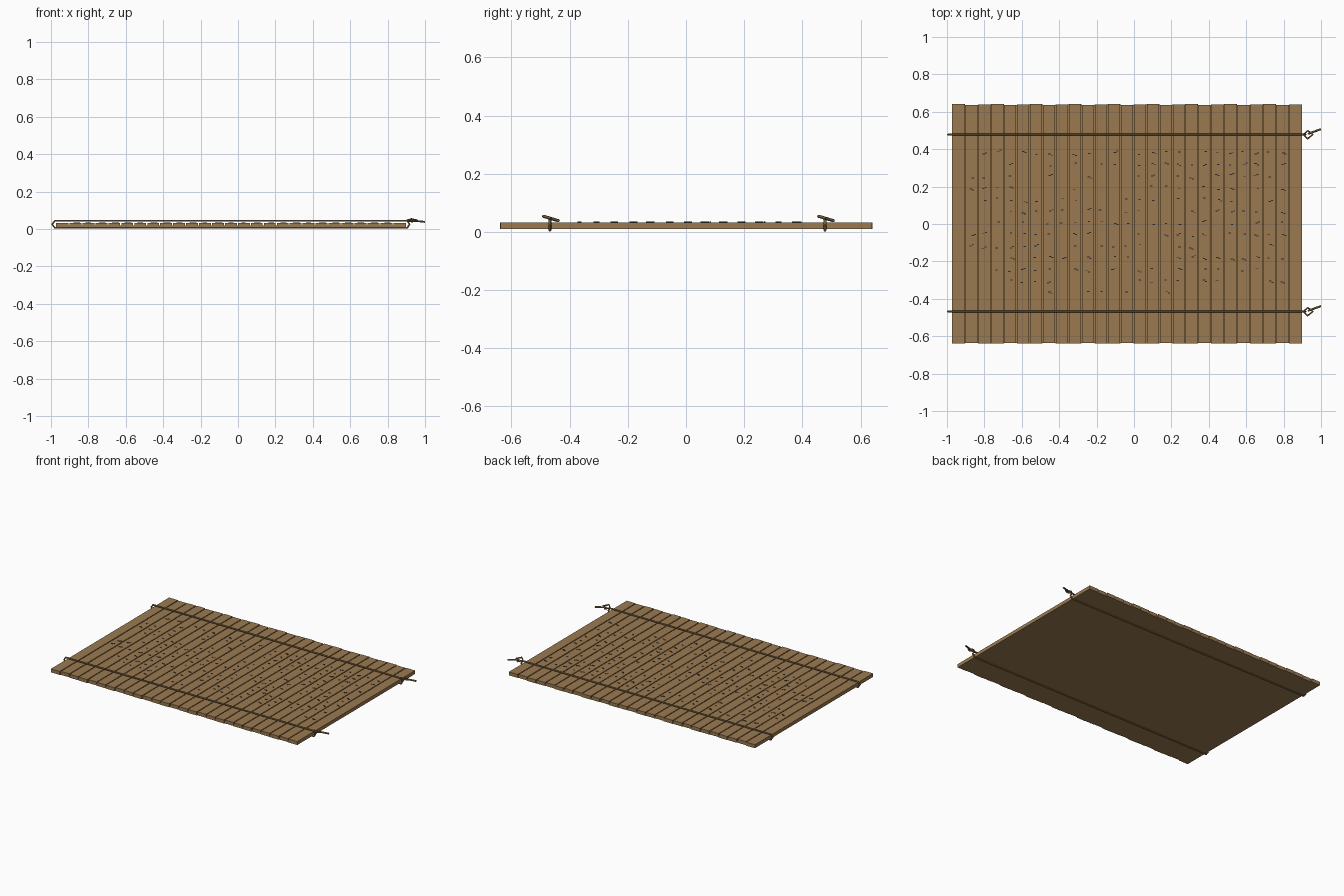
import bpy, random
from mathutils import Vector

random.seed(4)
cube = bpy.data.objects.get("Cube")
if cube:
    bpy.data.objects.remove(cube, do_unlink=True)


def material(name, rgb):
    m = bpy.data.materials.new(name)
    m.use_nodes = True
    m.diffuse_color = (*rgb, 1)
    bsdf = m.node_tree.nodes["Principled BSDF"]
    bsdf.inputs["Base Color"].default_value = (*rgb, 1)
    bsdf.inputs["Roughness"].default_value = 0.8
    return m


wood = material("bamboo brown", (0.325, 0.193, 0.082))
rope = material("cord brown", (0.26, 0.165, 0.065))
ink = material("ink black", (0.022, 0.021, 0.024))


def mesh_object(name, verts, faces, mat):
    me = bpy.data.meshes.new(name)
    me.from_pydata(verts, [], faces)
    me.materials.append(mat)
    ob = bpy.data.objects.new(name, me)
    bpy.context.collection.objects.link(ob)


def prism(profile, y0, y1):
    """Extrude an x-z profile along y; returns vertices and faces."""
    n = len(profile)
    verts = [(x, y, z) for y in (y0, y1) for x, z in profile]
    faces = [tuple(range(n)), tuple(reversed(range(n, 2 * n)))]
    faces += [(i, i + n, (i + 1) % n + n, (i + 1) % n) for i in range(n)]
    return verts, faces


# Slats: touching at the base, with a narrow open groove between their tops
COUNT, LEFT, RIGHT = 27, -0.973, 0.897
PITCH = (RIGHT - LEFT) / COUNT
BASE, LIP, TOP = 0.009, 0.018, 0.033
for i in range(COUNT):
    a, b = LEFT + i * PITCH, LEFT + (i + 1) * PITCH
    ga = 0 if i == 0 else 0.003
    gb = 0 if i == COUNT - 1 else 0.003
    profile = [(a, BASE), (b, BASE), (b, LIP), (b - gb, LIP),
               (b - gb, TOP), (a + ga, TOP), (a + ga, LIP), (a, LIP)]
    if gb == 0:
        del profile[2:4]
    if ga == 0:
        del profile[-2:]
    trim = (0, 0.002, 0.005)[i * 2 % 3]
    verts, faces = prism(profile, trim - 0.64, 0.642 - trim)
    mesh_object(f"slat_{i + 1}", verts, faces, wood)

# Small painted ink dabs in one column per slat
verts, faces = [], []


def dab(x, y, w):
    box = [(x - w, TOP), (x + w, TOP), (x + w, TOP + 0.002), (x - w, TOP + 0.002)]
    v, f = prism(box, y - 0.0025, y + 0.0025)
    k = len(verts)
    verts.extend(v)
    faces.extend(tuple(j + k for j in face) for face in f)


for i in range(1, COUNT - 1):
    xc = LEFT + (i + 0.5) * PITCH
    low = -0.2 if i < 3 else -0.37
    for row in range(13):
        y = 0.38 - row * 0.0625 + random.uniform(-0.01, 0.01)
        if y < low or random.random() < 0.35:
            continue
        x = xc + random.uniform(-0.008, 0.008)
        dab(x, y, random.uniform(0.005, 0.008))
        if random.random() < 0.45:
            dab(x + 0.012, y + random.choice((-0.006, 0.006)), 0.005)
mesh_object("ink_dabs", verts, faces, ink)


def cord(name, points, radius, closed):
    cu = bpy.data.curves.new(name, "CURVE")
    cu.dimensions = "3D"
    cu.bevel_depth = radius
    cu.bevel_resolution = 1
    cu.use_fill_caps = True
    sp = cu.splines.new("POLY")
    sp.points.add(len(points) - 1)
    for p, co in zip(sp.points, points):
        p.co = (*co, 1)
    sp.use_cyclic_u = closed
    cu.materials.append(rope)
    ob = bpy.data.objects.new(name, cu)
    bpy.context.collection.objects.link(ob)
    bpy.ops.object.select_all(action="DESELECT")
    ob.select_set(True)
    bpy.context.view_layer.objects.active = ob
    bpy.ops.object.convert(target="MESH")
    bpy.ops.object.shade_smooth_by_angle()


# Binding cords: a loop round all slats, a slanted knot loop and a loose tail
for label, yc in (("back", 0.478), ("front", -0.468)):
    loop = [(-0.979, 0.044), (-0.994, 0.026), (-0.979, 0.006),
            (0.905, 0.006), (0.917, 0.026), (0.905, 0.044)]
    cord(f"{label}_binding_cord", [Vector((x, yc, z)) for x, z in loop], 0.0055, True)

    def knot(x, dy):
        return Vector((x, yc + dy, 0.047 - 0.3 * dy))

    cord(f"{label}_knot_loop",
         [knot(0.904, 0), knot(0.93, 0.021), knot(0.956, 0), knot(0.928, -0.022)], 0.0055, True)
    cord(f"{label}_cord_tail", [knot(0.93, 0.004), knot(0.999, 0.029)], 0.0055, False)
